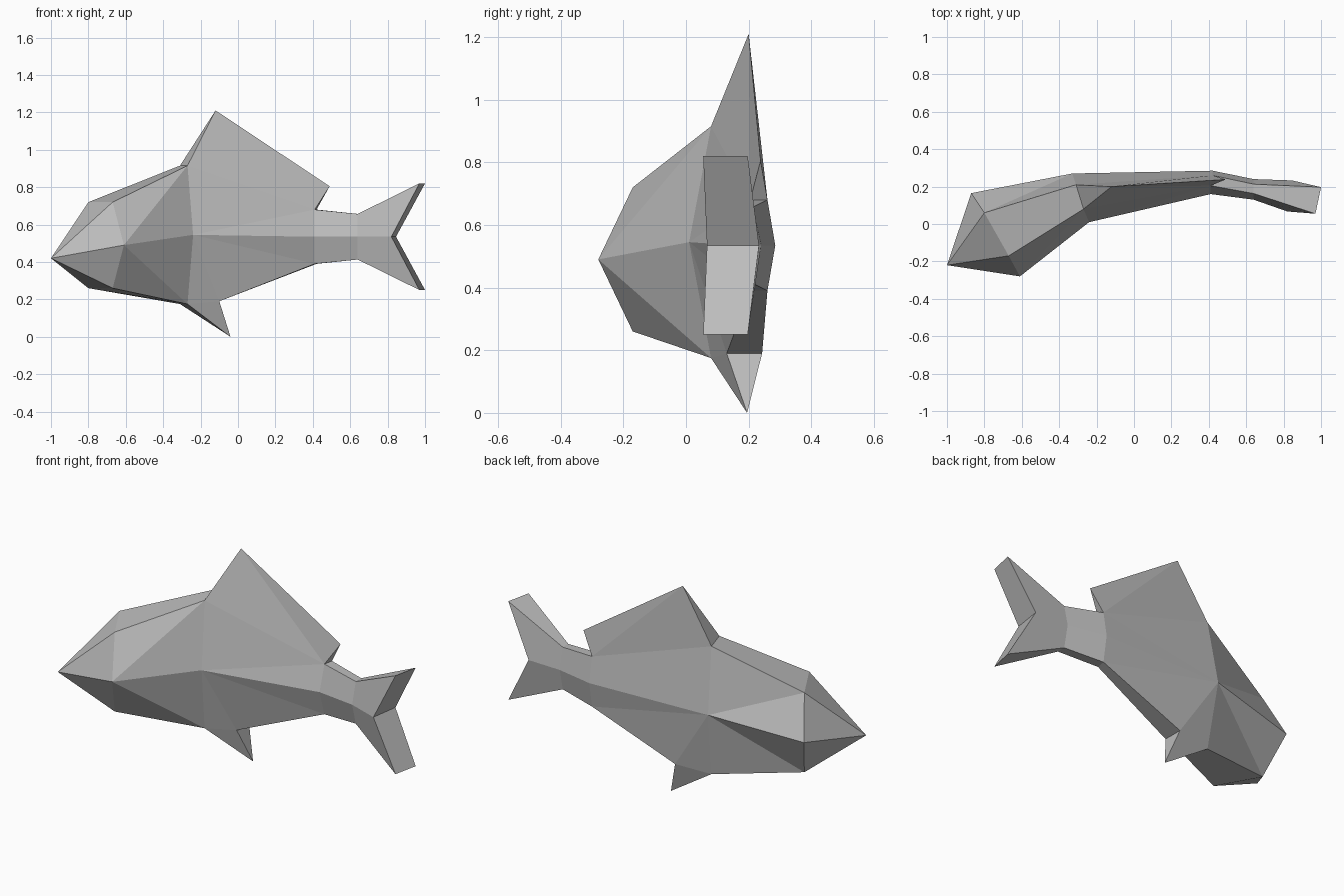
import bpy
import bmesh

cube = bpy.data.objects.get("Cube")
if cube:
    bpy.data.objects.remove(cube, do_unlink=True)

grey = bpy.data.materials.new("light grey")
grey.use_nodes = True
colour = (0.5, 0.5, 0.5, 1)
grey.diffuse_color = colour
grey.node_tree.nodes["Principled BSDF"].inputs["Base Color"].default_value = colour

bm = bmesh.new()


def section(z, half, near, near_edge, far_edge, far):
    """Six-sided body section, symmetric about height z."""
    points = [(*near, z), (*near_edge, z + half), (*far_edge, z + half),
              (*far, z), (*far_edge, z - half), (*near_edge, z - half)]
    return [bm.verts.new(p) for p in points]


# Body sections from head to forked tail
nose = bm.verts.new((-1, -0.22, 0.42))
head = section(0.49, 0.23, (-0.61, -0.28), (-0.67, -0.17), (-0.80, 0.06), (-0.87, 0.165))
shoulder = section(0.545, 0.37, (-0.24, 0.01), (-0.27, 0.08), (-0.31, 0.21), (-0.33, 0.27))
wrist = section(0.535, 0.145, (0.41, 0.16), (0.41, 0.205), (0.42, 0.26), (0.42, 0.285))
root = section(0.535, 0.122, (0.64, 0.13), (0.64, 0.163), (0.64, 0.213), (0.64, 0.24))
tail = section(0.535, 0.285, (0.82, 0.067), (0.97, 0.055), (1.0, 0.197), (0.845, 0.233))

# Fin points
crest = bm.verts.new((-0.12, 0.2, 1.21))
crest_end = bm.verts.new((0.49, 0.238, 0.805))
keel = bm.verts.new((-0.04, 0.195, 0))
belly_near = bm.verts.new((-0.10, 0.13, 0.19))
belly_far = bm.verts.new((-0.10, 0.243, 0.19))


def face(*verts):
    bm.faces.new(verts)


# Snout and head
for i in range(6):
    face(nose, head[i], head[i - 1])
for near, edge in ((0, 1), (0, 5)):
    face(head[near], head[edge], shoulder[edge])
    face(head[near], shoulder[edge], shoulder[near])
for far, edge in ((3, 2), (3, 4)):
    face(head[far], head[edge], shoulder[far])
    face(head[edge], shoulder[edge], shoulder[far])
for a, b in ((1, 2), (4, 5)):
    face(head[a], head[b], shoulder[b], shoulder[a])

# Flanks, with both fins growing out of them
for mid, top, low, belly in ((0, 1, 5, belly_near), (3, 2, 4, belly_far)):
    face(shoulder[mid], shoulder[top], wrist[top])
    face(shoulder[mid], wrist[top], wrist[mid])
    face(shoulder[top], crest, wrist[top])
    face(crest, crest_end, wrist[top])
    face(shoulder[mid], shoulder[low], belly)
    face(shoulder[mid], belly, wrist[low])
    face(shoulder[mid], wrist[low], wrist[mid])
    face(shoulder[low], keel, belly)
face(shoulder[1], shoulder[2], crest)
face(crest_end, wrist[1], wrist[2])
face(shoulder[4], shoulder[5], keel)
face(keel, belly_near, belly_far)
face(belly_near, belly_far, wrist[4], wrist[5])

# Tail stem and forked tail fin
for a, b in ((wrist, root), (root, tail)):
    for i in range(6):
        face(a[i - 1], a[i], b[i], b[i - 1])
face(tail[0], tail[1], tail[2], tail[3])
face(tail[0], tail[3], tail[4], tail[5])

bmesh.ops.recalc_face_normals(bm, faces=bm.faces)
mesh = bpy.data.meshes.new("fish_body")
bm.to_mesh(mesh)
bm.free()
mesh.materials.append(grey)
fish = bpy.data.objects.new("fish_body", mesh)
bpy.context.collection.objects.link(fish)
